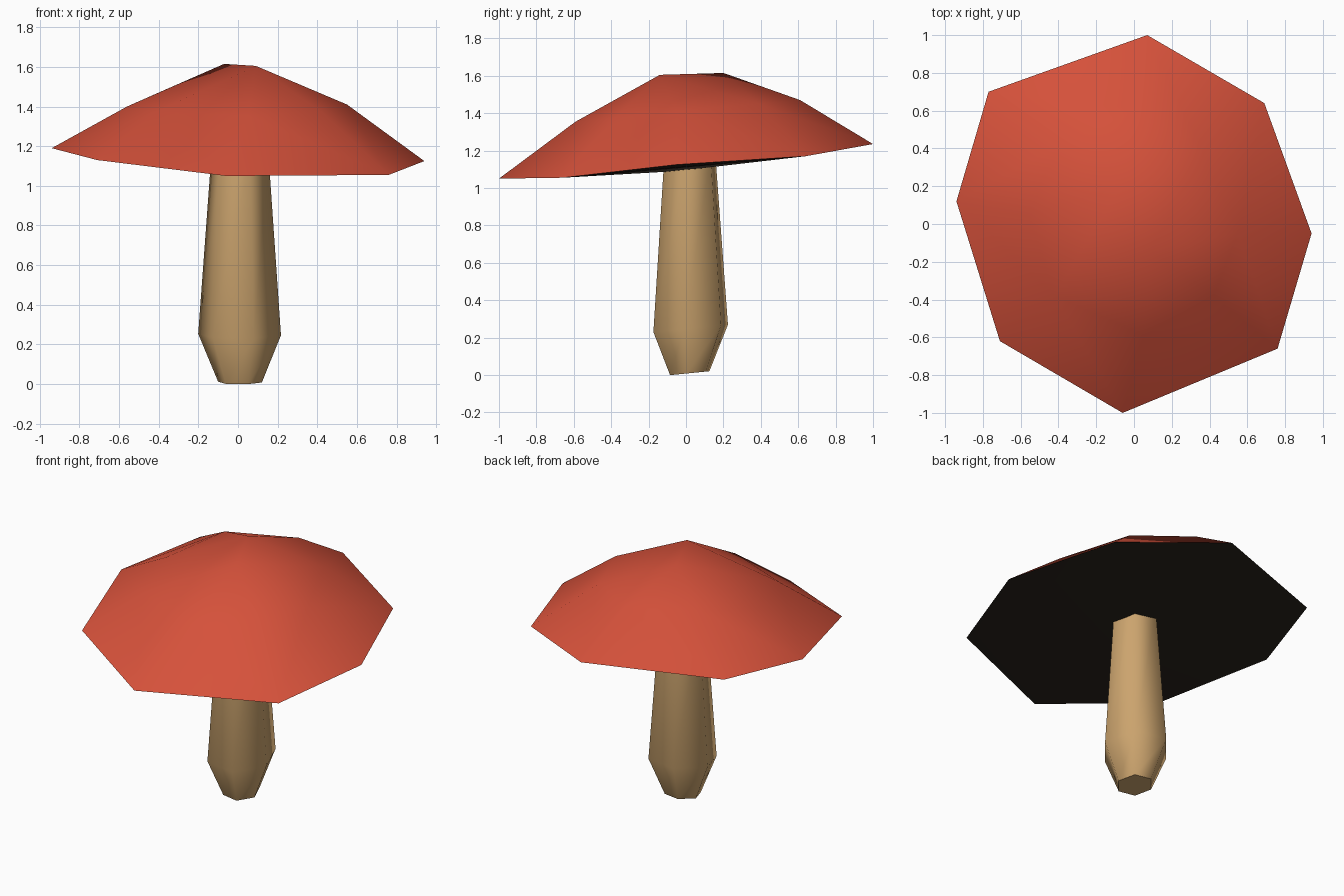
import bpy, bmesh, math

if "Cube" in bpy.data.objects:
    bpy.data.objects.remove(bpy.data.objects["Cube"])


def material(name, color):
    m = bpy.data.materials.new(name)
    m.diffuse_color = (*color, 1)
    m.use_nodes = True
    m.node_tree.nodes["Principled BSDF"].inputs["Base Color"].default_value = m.diffuse_color
    return m


red = material("cap red", (0.67, 0.083, 0.043))
dark = material("underside dark brown", (0.021, 0.016, 0.011))
tan = material("stem tan", (0.60, 0.37, 0.155))


def finish(bm, name, mats, angle):
    bmesh.ops.recalc_face_normals(bm, faces=bm.faces)
    mesh = bpy.data.meshes.new(name)
    bm.to_mesh(mesh)
    bm.free()
    ob = bpy.data.objects.new(name, mesh)
    bpy.context.collection.objects.link(ob)
    for m in mats:
        mesh.materials.append(m)
    bpy.ops.object.select_all(action='DESELECT')
    ob.select_set(True)
    bpy.context.view_layer.objects.active = ob
    bpy.ops.object.shade_smooth_by_angle(angle=math.radians(angle))
    return ob


# Cap: convex shell around an uneven rim, a shoulder ring, a short ridge and the underside centre
rim = [(0.07, 1.0, 1.235), (0.69, 0.64, 1.17), (0.94, -0.05, 1.125), (0.76, -0.66, 1.055),
       (-0.06, -1.0, 1.05), (-0.71, -0.62, 1.13), (-0.94, 0.12, 1.19), (-0.77, 0.70, 1.23)]
shoulder = [(0.02, 0.61, 1.47), (0.36, 0.39, 1.45), (0.55, -0.05, 1.41), (0.42, -0.38, 1.375),
            (0.05, -0.59, 1.355), (-0.42, -0.38, 1.37), (-0.56, 0.05, 1.40), (-0.39, 0.42, 1.475)]
ridge = [(-0.07, 0.20, 1.615), (0.09, -0.14, 1.605)]
bm = bmesh.new()
for p in rim + shoulder + ridge + [(0, -0.05, 1.09)]:
    bm.verts.new(p)
bmesh.ops.convex_hull(bm, input=bm.verts[:])
loose = [v for v in bm.verts if not v.link_faces]
bmesh.ops.delete(bm, geom=loose, context='VERTS')
bmesh.ops.recalc_face_normals(bm, faces=bm.faces)
for f in bm.faces:
    f.material_index = 1 if f.normal.z < 0 else 0
finish(bm, "mushroom_cap", [red, dark], 63)

# Stem: six-sided, bulging low down, rings tilted slightly towards the back
bm = bmesh.new()
rings = []
for z, r, cx, cy in [(0.01, 0.112, 0.01, 0.02), (0.25, 0.212, 0.008, 0.025), (1.16, 0.146, 0.01, 0.02)]:
    ring = []
    for i in range(6):
        a = math.radians(50 + 60 * i)
        y = r * math.sin(a)
        ring.append(bm.verts.new((cx + r * math.cos(a), cy + y, z + 0.1 * y)))
    rings.append(ring)
for lo, hi in zip(rings, rings[1:]):
    for i in range(6):
        j = (i + 1) % 6
        bm.faces.new((lo[i], lo[j], hi[j], hi[i]))
bm.faces.new(rings[0][::-1])
bm.faces.new(rings[-1])
finish(bm, "mushroom_stem", [tan], 62)
